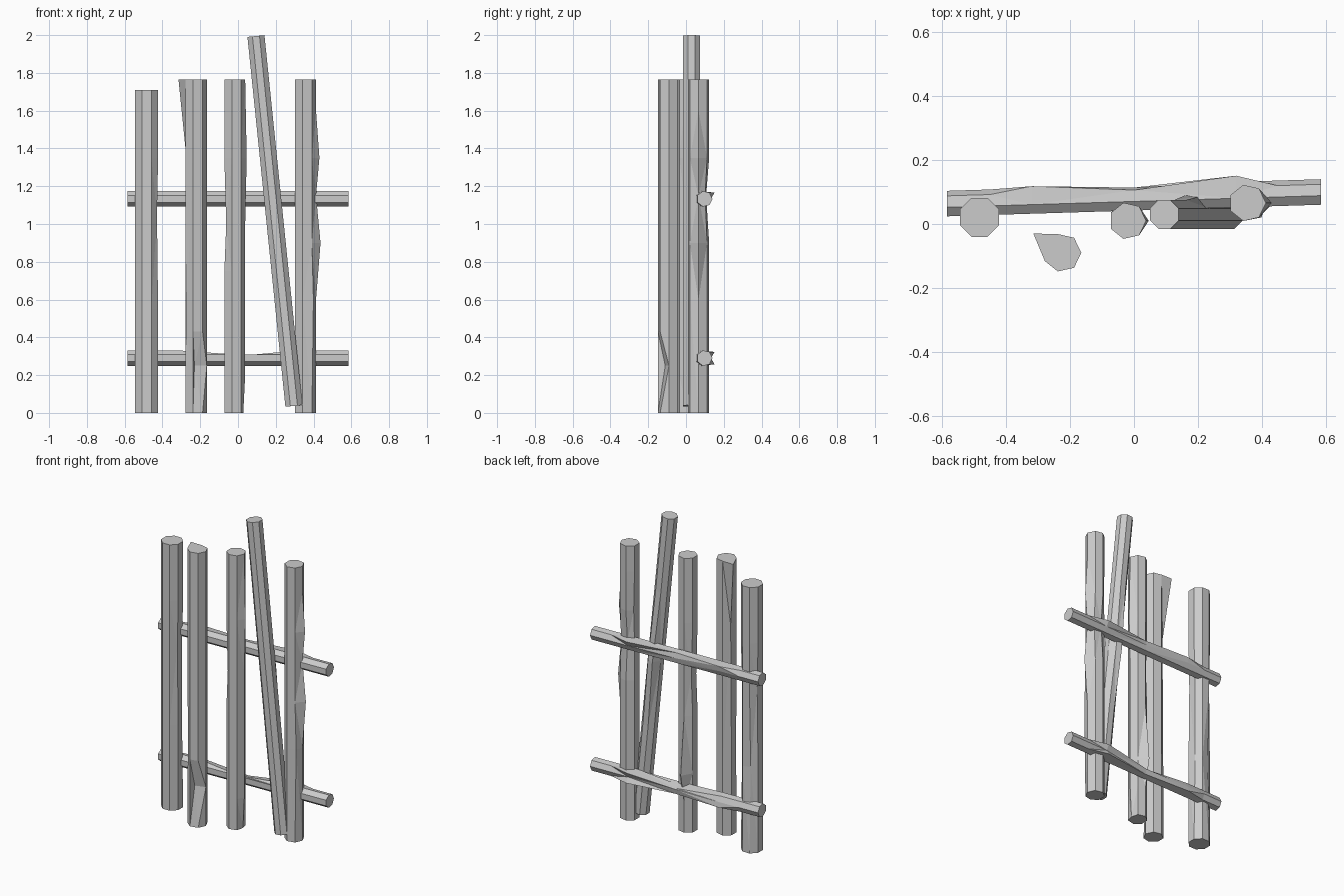
import bpy, bmesh
from math import cos, sin, pi, radians
from mathutils import Vector

if "Cube" in bpy.data.objects:
    bpy.data.objects.remove(bpy.data.objects["Cube"])


def log(name, centres, radius, sides=7, phase=0, nudges=None):
    """Loft faceted rings along centres; nudges move single ring corners as (ring, side): offset."""
    pts = [Vector(c) for c in centres]
    axis = (pts[-1] - pts[0]).normalized()
    if abs(axis.z) > 0.5:                      # upright: ring starts at +x
        u = Vector((1, 0, 0)) - axis * axis.x
        u.normalize()
        v = axis.cross(u)
    else:                                      # rail: ring starts at +y
        u, v = Vector((0, 1, 0)), Vector((0, 0, 1))
    bm = bmesh.new()
    rings = []
    for i, p in enumerate(pts):
        ring = []
        for k in range(sides):
            a = 2 * pi * k / sides + radians(phase)
            co = p + (u * cos(a) + v * sin(a)) * radius
            co += Vector((nudges or {}).get((i, k), (0, 0, 0)))
            ring.append(bm.verts.new(co))
        rings.append(ring)
    for a, b in zip(rings, rings[1:]):
        for k in range(sides):
            j = (k + 1) % sides
            quad = bm.faces.new((a[k], a[j], b[j], b[k]))
    bm.faces.new(rings[0][::-1])
    bm.faces.new(rings[-1])
    bmesh.ops.triangulate(bm, faces=[f for f in bm.faces if len(f.verts) == 4])
    bmesh.ops.recalc_face_normals(bm, faces=bm.faces)
    mesh = bpy.data.meshes.new(name)
    bm.to_mesh(mesh)
    bm.free()
    obj = bpy.data.objects.new(name, mesh)
    bpy.context.collection.objects.link(obj)
    return obj


def upright(x, y, heights):
    return [(x, y, z) for z in heights]


# Straight end post
log("left_end_post", upright(-0.484, 0.021, (0, 0.55, 1.05, 1.35, 1.71)), 0.066, 8, 22.5,
    {(1, 0): (-0.008, 0, 0), (2, 0): (-0.008, 0, 0), (2, 7): (-0.006, 0, 0),
     (2, 3): (0.006, 0, 0), (1, 2): (0, -0.012, 0)})

# Post with a flared top corner and a chopped notch at the foot
log("notched_post", upright(-0.225, -0.09, (0, 0.25, 0.43, 1.35, 1.765)), 0.06, 7, 0,
    {(4, 3): (-0.036, 0.034, 0), (1, 6): (-0.043, 0.027, 0),
     (3, 3): (0.006, 0, 0), (2, 4): (0.004, 0, 0)})

# Middle post with a knot at the back
log("middle_post", upright(-0.02, 0.01, (0, 0.2, 0.38, 0.75, 1.0, 1.35, 1.765)), 0.058, 7, 0,
    {(2, 2): (0, 0.035, 0), (4, 3): (0.01, 0, 0), (4, 4): (0.01, 0, 0),
     (5, 0): (0.008, 0, 0), (0, 0): (-0.01, 0, 0)})

# Loose leaning pole
top, foot = Vector((0.095, 0.03, 1.995)), Vector((0.296, 0.03, 0.037))
log("leaning_pole", [foot.lerp(top, t) for t in (0, 0.3, 0.52, 0.75, 1)], 0.049, 8, 22.5,
    {(2, 2): (0, 0.02, 0), (2, 1): (0, 0.012, 0)})

# Right post with two swellings on its outer side
log("right_end_post", upright(0.355, 0.066, (0, 0.6, 0.9, 1.15, 1.35, 1.6, 1.765)), 0.058, 7, 0,
    {(2, 0): (0.024, 0, 0), (4, 0): (0.018, 0, 0), (3, 2): (0, -0.016, 0),
     (3, 1): (0, -0.01, 0), (1, 6): (0.008, 0, 0), (4, 3): (0.006, 0, 0)})

# Cross rails, slightly skewed, with knots on the back
for name, z, knot, sag in (("upper_rail", 1.133, 1, 0.0), ("lower_rail", 0.29, 6, -0.03)):
    stations = (-0.585, -0.45, -0.32, 0, 0.32, 0.45, 0.585)
    log(name, [(x, 0.08 + 0.031 * x, z) for x in stations], 0.042, 7, 0,
        {(4, 1): (0, 0.035, 0), (4, knot): (0, 0.035, 0), (2, knot): (0, 0.022, 0),
         (3, 0): (0, -0.008, 0), (3, 1): (0, 0, sag), (3, 2): (0, 0, sag)})
